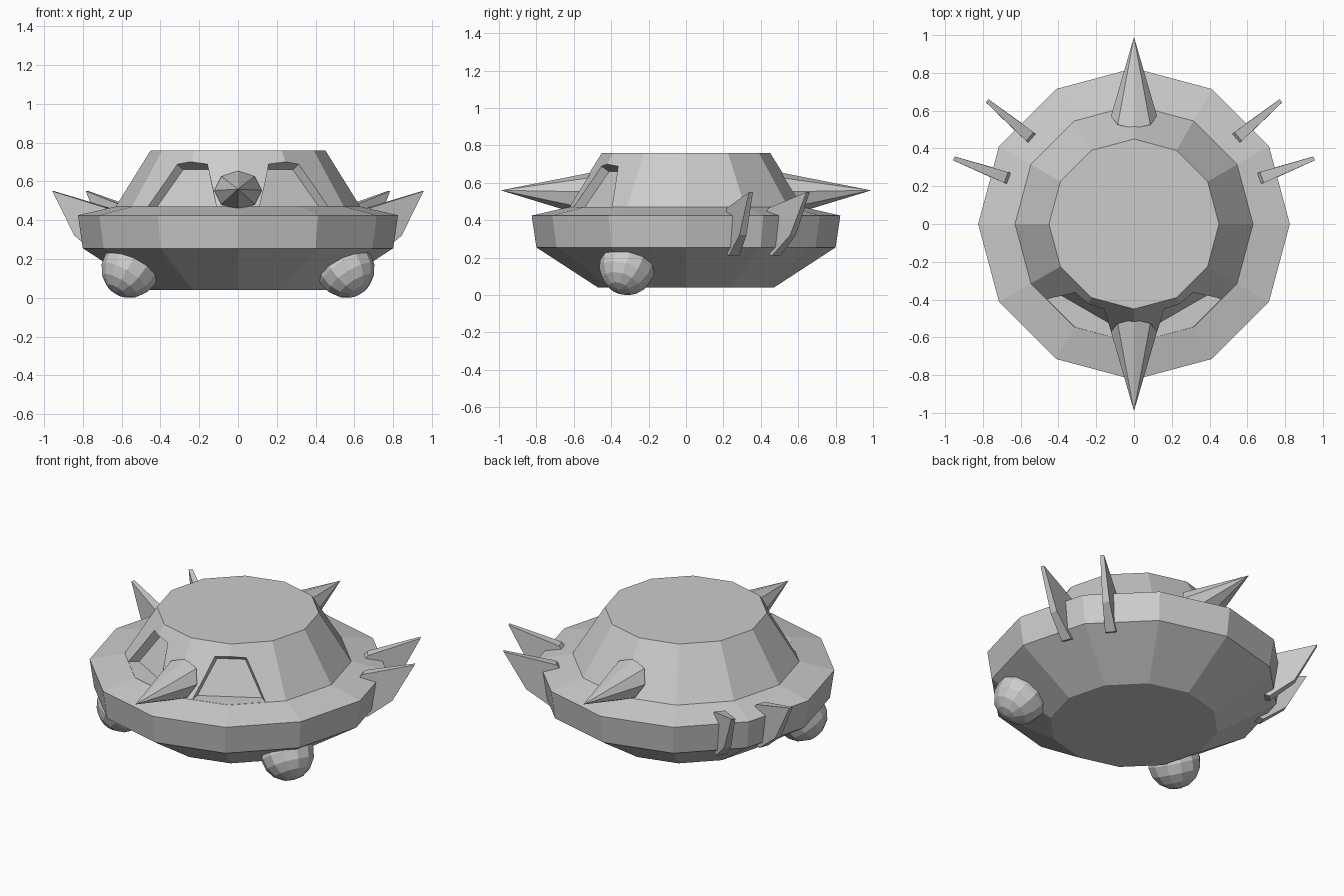
import bpy, bmesh
from math import sin, cos, pi, radians
from mathutils import Matrix, Vector

if "Cube" in bpy.data.objects:
    bpy.data.objects.remove(bpy.data.objects["Cube"])

GREY = (0.6, 0.6, 0.6, 1)
grey = bpy.data.materials.new("light_grey")
grey.use_nodes = True
grey.diffuse_color = GREY
for node in grey.node_tree.nodes:
    if node.type == 'BSDF_PRINCIPLED':
        node.inputs["Base Color"].default_value = GREY


def finish(name, bm):
    bmesh.ops.recalc_face_normals(bm, faces=bm.faces)
    mesh = bpy.data.meshes.new(name)
    bm.to_mesh(mesh)
    bm.free()
    mesh.materials.append(grey)
    obj = bpy.data.objects.new(name, mesh)
    bpy.context.collection.objects.link(obj)
    return obj


def loft(name, rings, turn=0):
    """Join equal-sized closed rings of points and cap both ends."""
    bm = bmesh.new()
    loops = [[bm.verts.new(p) for p in ring] for ring in rings]
    n = len(loops[0])
    for a, b in zip(loops, loops[1:]):
        for i in range(n):
            j = (i + 1) % n
            bm.faces.new((a[i], a[j], b[j], b[i]))
    bm.faces.new(loops[0][::-1])
    bm.faces.new(loops[-1])
    bm.transform(Matrix.Rotation(turn, 4, 'Z'))
    return finish(name, bm)


# Twelve-sided saucer hull and cabin
profile = [(0.47, 0.04), (0.80, 0.255), (0.825, 0.425), (0.63, 0.47), (0.45, 0.76)]
SIDES = 12
hull = loft("hull", [[(r * cos(2 * pi * i / SIDES), r * sin(2 * pi * i / SIDES), z)
                      for i in range(SIDES)] for r, z in profile])


# Recessed windows either side of the front spike
def window_ring(low_r, low_half, top_r, top_z, top_half):
    low_z = 0.471
    return [(low_r, -low_half, low_z), (low_r, low_half, low_z),
            (top_r, top_half, top_z), (top_r, -top_half, top_z)]


for side, angle in (("right", -120), ("left", -60)):
    cutter = loft(side + "_window_cutter",
                  [window_ring(0.52, 0.18, 0.43, 0.66, 0.078),
                   window_ring(0.70, 0.255, 0.556, 0.75, 0.111)], radians(angle))
    cutter.hide_render = True
    cutter.hide_set(True)
    cut = hull.modifiers.new(side + "_window", 'BOOLEAN')
    cut.operation = 'DIFFERENCE'
    cut.solver = 'EXACT'
    cut.object = cutter


# Eight-sided spikes whose bases lie on the sloping cabin wall
def spike(name, turn):
    bm = bmesh.new()
    tip = bm.verts.new((0.99, 0, 0.56))
    base = []
    for i in range(8):
        a = i * pi / 4
        up = 0.102 * cos(a)
        base.append(bm.verts.new((0.57 - 0.62 * up, 0.122 * sin(a), 0.553 + up)))
    for i in range(8):
        bm.faces.new((base[i], base[(i + 1) % 8], tip))
    bm.faces.new(base[::-1])
    bm.transform(Matrix.Rotation(turn, 4, 'Z'))
    finish(name, bm)


spike("front_spike", -pi / 2)
spike("rear_spike", pi / 2)

# Swept fins hooked around the rim: radius, height, half thickness
fin_outline = [(0.70, 0.44, 0.03), (0.72, 0.465, 0.03), (1.015, 0.55, 0.011),
               (0.89, 0.32, 0.02), (0.75, 0.21, 0.03), (0.70, 0.23, 0.03)]
for angle in (20, 40):
    for side, turn in (("left", angle), ("right", 180 - angle)):
        loft(f"{side}_fin_{angle}", [[(r, s * t, z) for r, z, t in fin_outline]
                                     for s in (-1, 1)], radians(turn))

# Ball feet, poles pointing out along the lower hull slope
for side, sx in (("left", 1), ("right", -1)):
    bm = bmesh.new()
    bmesh.ops.create_uvsphere(bm, u_segments=12, v_segments=8, radius=0.15)
    outward = Vector((sx * 0.5, -0.29, -0.8))
    bm.transform(Matrix.Translation((sx * 0.555, -0.315, 0.148))
                 @ outward.to_track_quat('Z', 'Y').to_matrix().to_4x4())
    finish(side + "_foot", bm)
